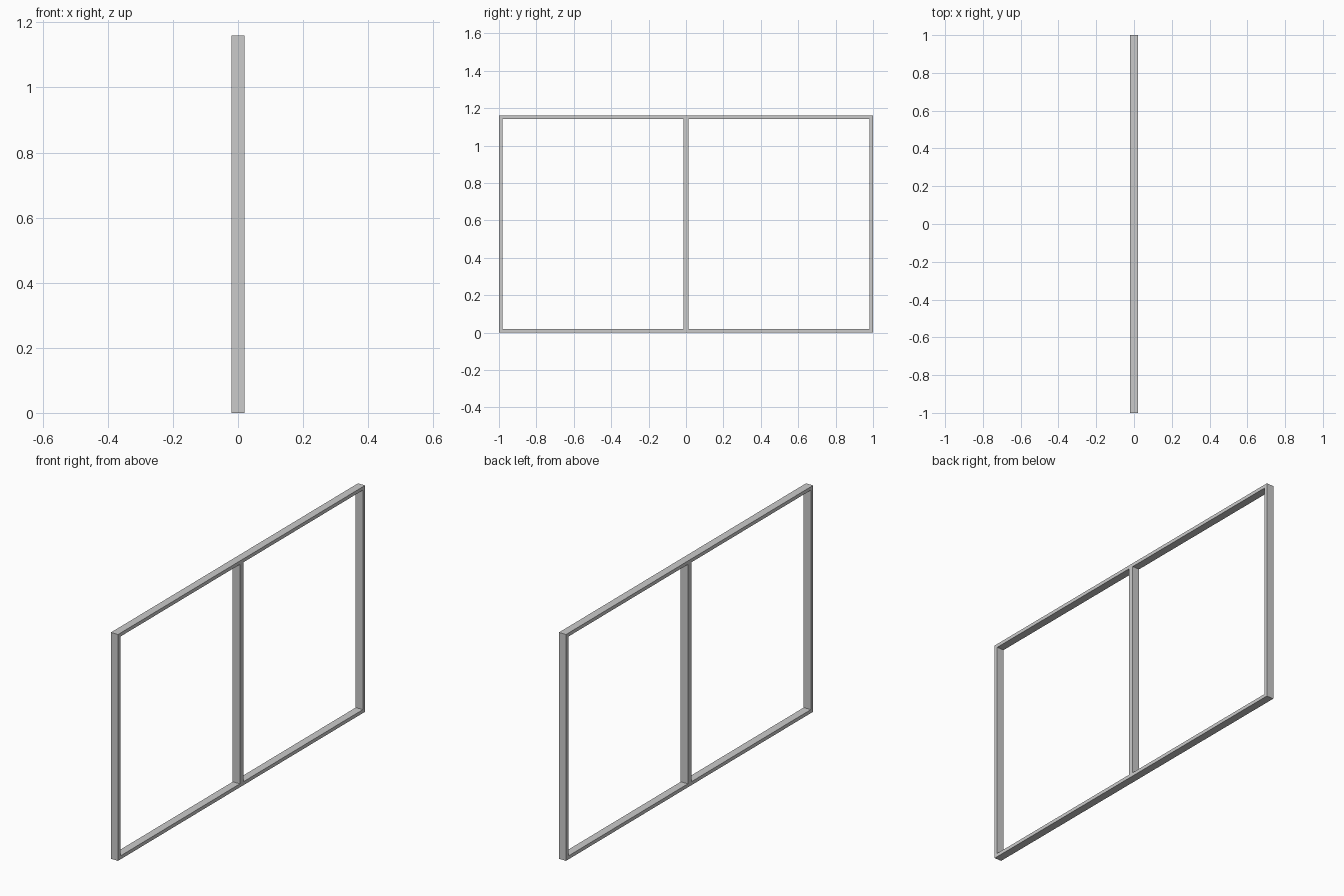
import bpy

if "Cube" in bpy.data.objects:
    bpy.data.objects.remove(bpy.data.objects["Cube"])

DEPTH, HEIGHT, BAR, MULLION = 0.04, 1.16, 0.018, 0.028


def box(name, y0, y1, z0, z1):
    bpy.ops.mesh.primitive_cube_add(size=1, location=(0, (y0 + y1) / 2, (z0 + z1) / 2))
    ob = bpy.context.object
    ob.name = name
    ob.scale = (DEPTH, y1 - y0, z1 - z0)
    bpy.ops.object.transform_apply(location=False, rotation=False, scale=True)
    return ob


# Horizontal rails
box("bottom_rail", -1, 1, 0, BAR)
box("top_rail", -1, 1, HEIGHT - BAR, HEIGHT)

# Side posts and centre mullion, fitted between the rails
for name, y0, y1 in (("left_post", -1, -1 + BAR),
                     ("centre_post", -MULLION / 2, MULLION / 2),
                     ("right_post", 1 - BAR, 1)):
    box(name, y0, y1, BAR, HEIGHT - BAR)
